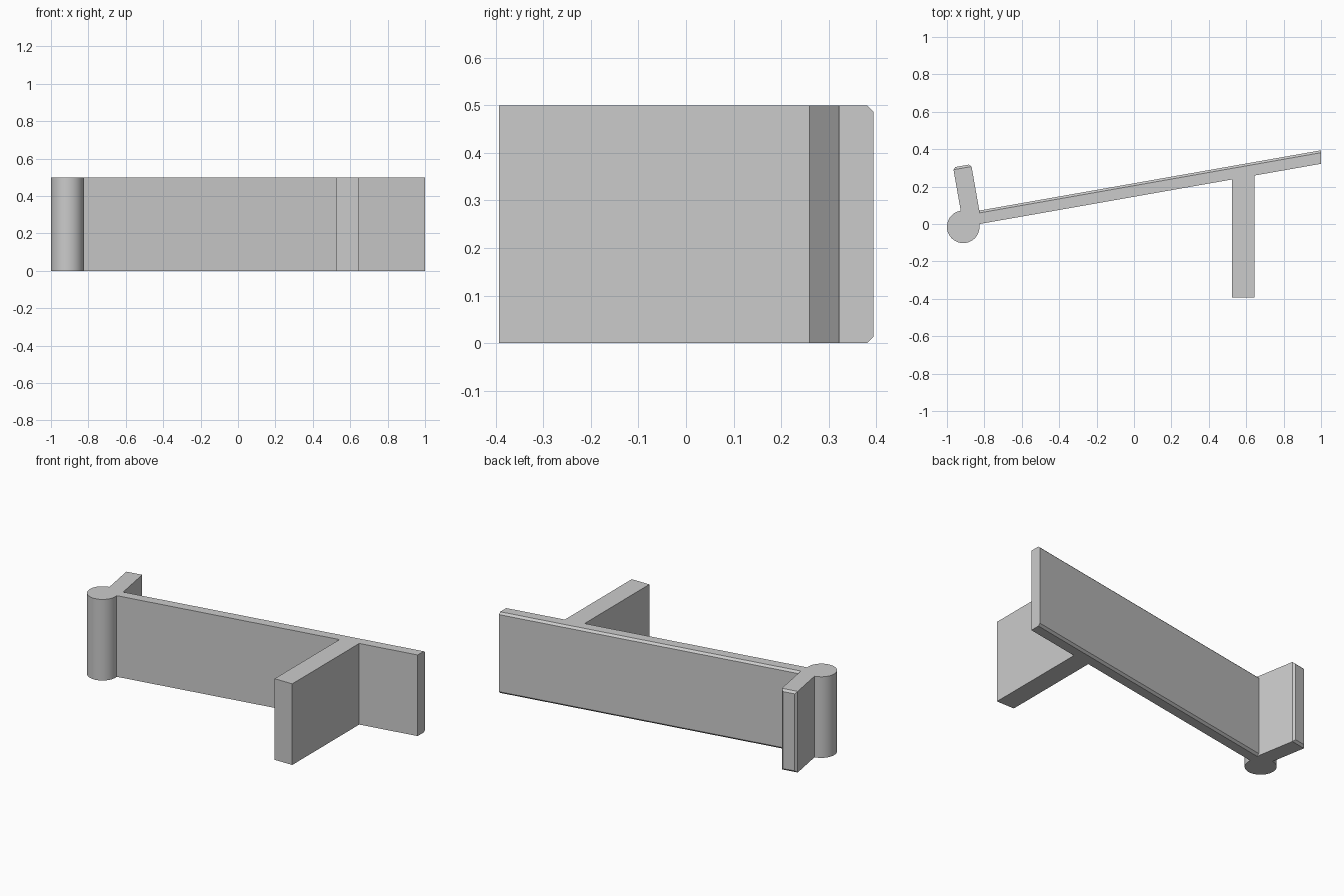
import bpy, bmesh, math
from mathutils import Vector

HEIGHT = 0.5
CHAMFER = 0.0125
TILT = math.radians(10)

cube = bpy.data.objects.get("Cube")
if cube:
    bpy.data.objects.remove(cube, do_unlink=True)

grey = bpy.data.materials.new("plain_grey")
grey.use_nodes = True
colour = (0.6, 0.6, 0.6, 1)
grey.diffuse_color = colour
grey.node_tree.nodes["Principled BSDF"].inputs["Base Color"].default_value = colour


def extrude_profile(name, outline, chamfered=None):
    """Extrude a plan outline to full height, chamfering edges chosen by a rule."""
    bm = bmesh.new()
    base = bm.faces.new([bm.verts.new((x, y, 0)) for x, y in outline])
    top = bmesh.ops.extrude_face_region(bm, geom=[base])["geom"]
    for v in top:
        if isinstance(v, bmesh.types.BMVert):
            v.co.z = HEIGHT
    bmesh.ops.recalc_face_normals(bm, faces=bm.faces)
    if chamfered:
        edges = [e for e in bm.edges if chamfered(e)]
        bmesh.ops.bevel(bm, geom=edges, offset=CHAMFER, segments=1,
                        profile=0.5, affect='EDGES')
    mesh = bpy.data.meshes.new(name)
    bm.to_mesh(mesh)
    bm.free()
    mesh.materials.append(grey)
    obj = bpy.data.objects.new(name, mesh)
    bpy.context.collection.objects.link(obj)
    return obj


along = Vector((math.cos(TILT), math.sin(TILT)))
across = Vector((-along.y, along.x))


def bar_y(x, back=False):
    return 0.322 + (x - 1) * math.tan(TILT) + (0.072 if back else 0)


# Round post at the left end
post = extrude_profile("round_post", [
    (-0.913 + 0.087 * math.cos(a), -0.015 + 0.087 * math.sin(a))
    for a in (math.tau * i / 64 for i in range(64))])

# Long slanted bar, chamfered along the top and bottom of its back face
x0, x1 = -0.88, 1.0
bar = extrude_profile(
    "slanted_bar",
    [(x0, bar_y(x0)), (x1, bar_y(x1)), (x1, bar_y(x1, True)), (x0, bar_y(x0, True))],
    lambda e: abs(e.verts[0].co.z - e.verts[1].co.z) < 1e-6
    and all(abs(v.co.y - bar_y(v.co.x, True)) < 1e-4 for v in e.verts))

# Short lug square to the bar, chamfered all around its free end
tip = Vector((-0.919, 0.311))
root = tip - across * 0.3
half = along * 0.049
lug = extrude_profile(
    "end_lug", [root - half, root + half, tip + half, tip - half],
    lambda e: all((v.co.xy - tip).dot(across) > -1e-4 for v in e.verts))

# Straight leg reaching forward from the bar
leg_left, leg_right = 0.525, 0.645
leg = extrude_profile("front_leg", [
    (leg_left, -0.393), (leg_right, -0.393),
    (leg_right, bar_y(leg_right) + 0.03), (leg_left, bar_y(leg_left) + 0.03)])

# Fuse the parts into one clean solid
for part in (lug, post, leg):
    mod = bar.modifiers.new("join_" + part.name, 'BOOLEAN')
    mod.operation = 'UNION'
    mod.solver = 'EXACT'
    mod.object = part
bpy.context.view_layer.update()
fused = bpy.data.meshes.new_from_object(
    bar.evaluated_get(bpy.context.evaluated_depsgraph_get()))
bar.modifiers.clear()
bar.data = fused
bar.name = fused.name = "pivot_bracket"
for part in (lug, post, leg):
    bpy.data.objects.remove(part, do_unlink=True)

# Round shading on the post, crisp edges elsewhere
bpy.ops.object.select_all(action='DESELECT')
bar.select_set(True)
bpy.context.view_layer.objects.active = bar
bpy.ops.object.shade_smooth_by_angle(angle=math.radians(25))
